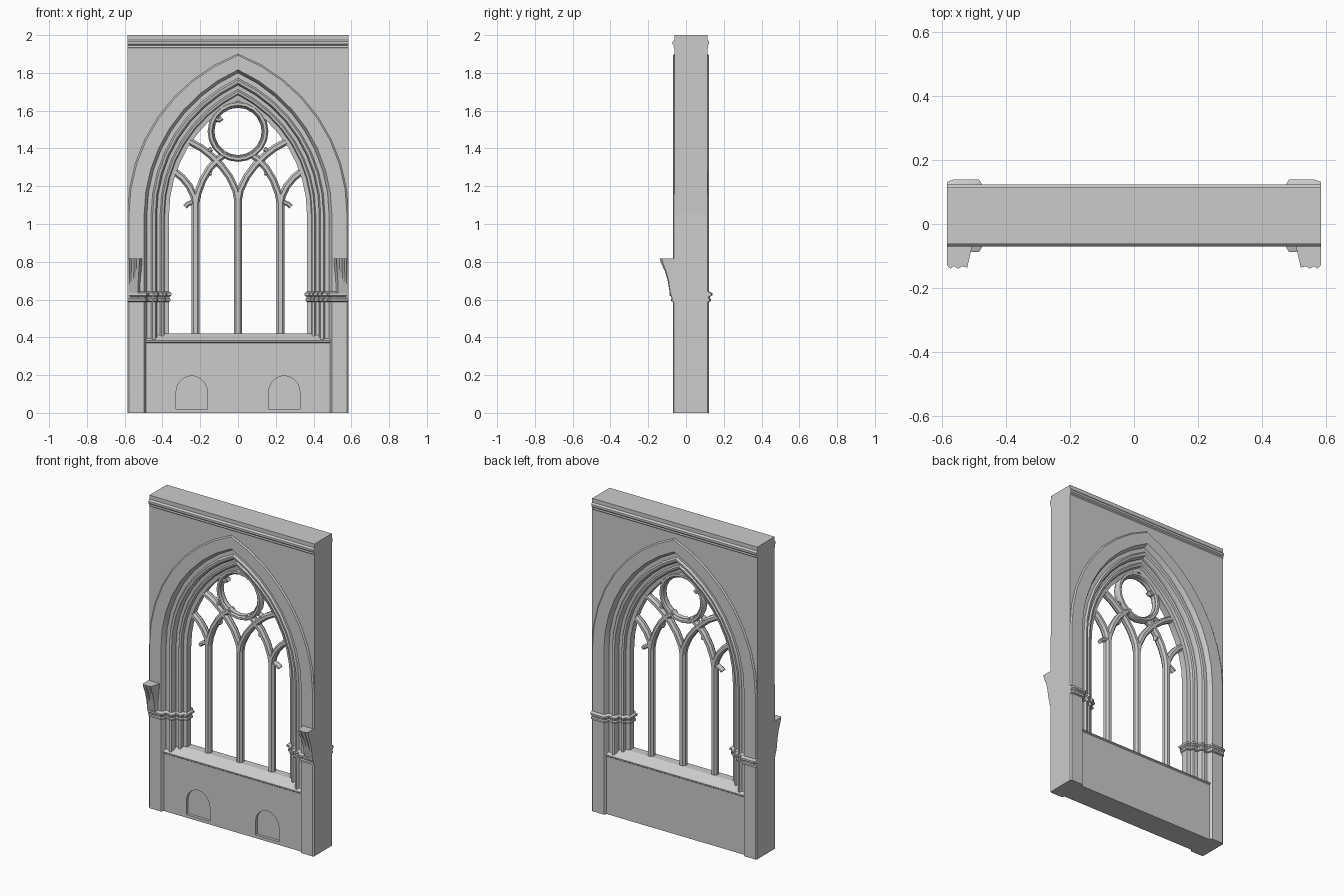
import bpy, bmesh, math
from mathutils import Vector

if "Cube" in bpy.data.objects:
    bpy.data.objects.remove(bpy.data.objects["Cube"])

MID = 0.026      # middle of the wall thickness in y
SPRING = 1.05    # height where the arches start


def loft(name, sections, ring=False, smooth=True):
    """Skin a list of closed cross-sections; ring=True joins last to first."""
    bm = bmesh.new()
    rows = [[bm.verts.new(p) for p in s] for s in sections]
    n = len(rows[0])
    for i in range(len(rows) if ring else len(rows) - 1):
        a, b = rows[i], rows[(i + 1) % len(rows)]
        for j in range(n):
            k = (j + 1) % n
            bm.faces.new((a[j], a[k], b[k], b[j]))
    if not ring:
        bm.faces.new(rows[0])
        bm.faces.new(rows[-1][::-1])
    bmesh.ops.recalc_face_normals(bm, faces=bm.faces)
    me = bpy.data.meshes.new(name)
    bm.to_mesh(me)
    bm.free()
    ob = bpy.data.objects.new(name, me)
    bpy.context.collection.objects.link(ob)
    if smooth:
        bpy.ops.object.select_all(action='DESELECT')
        bpy.context.view_layer.objects.active = ob
        ob.select_set(True)
        bpy.ops.object.shade_smooth_by_angle(angle=math.radians(28))
    return ob


def prism_y(name, outline, y0, y1):
    return loft(name, [[(x, y, z) for x, z in outline] for y in (y0, y1)], smooth=False)


def prism_x(name, outline, x0, x1):
    return loft(name, [[(x, y, z) for y, z in outline] for x in (x0, x1)], smooth=False)


def arch(w, apex, spring, n=8):
    """Pointed arch from left springing to right springing."""
    h = apex - spring
    c = max((h * h - w * w) / (2 * w), 0)
    top = math.atan2(h, c)
    half = [((w + c) * math.cos(top * i / n) - c, spring + (w + c) * math.sin(top * i / n))
            for i in range(n + 1)]
    half[-1] = (0, apex)
    return [(-x, z) for x, z in half] + half[-2::-1]


def apex_of(w):
    return 1.655 + (w - 0.365) * 1.24 if w < 0.49 else 1.81 + (w - 0.49) * 0.95


def bar(name, pts, w=0.019, d=0.024, ring=False):
    """Chamfered tracery bar swept along x,z points."""
    prof = [(-w, -d * .4), (-w * .45, -d), (w * .45, -d), (w, -d * .4),
            (w, d * .4), (w * .45, d), (-w * .45, d), (-w, d * .4)]
    P = [Vector(p) for p in pts]
    secs = []
    for i, p in enumerate(P):
        a = P[i - 1] if ring or i else p
        b = P[(i + 1) % len(P)] if ring or i < len(P) - 1 else p
        t = (b - a).normalized()
        secs.append([(p.x + t.y * u, MID + v, p.y - t.x * u) for u, v in prof])
    return loft(name, secs, ring)


# Moulded jamb and arch, one continuous sweep from floor to floor
front = [(.585, -.063), (.577, -.07), (.497, -.07), (.49, -.06), (.482, -.04), (.46, -.04),
         (.452, -.052), (.438, -.048), (.43, -.032), (.43, -.014), (.412, -.012),
         (.405, -.022), (.393, -.018), (.388, 0), (.365, .004)]
profile = front + [(w, 2 * MID - y) for w, y in reversed(front)]
rails = [[(-w, 0)] + arch(w, apex_of(w), SPRING) + [(w, 0)] for w, _ in profile]
loft("arch_frame", [[(r[i][0], y, r[i][1]) for r, (_, y) in zip(rails, profile)]
                    for i in range(len(rails[0]))])

# Wall above the arch
prism_y("upper_wall", arch(.585, apex_of(.585), SPRING) + [(.585, 2), (-.585, 2)], -.062, .114)

# Cornice moulding, both faces
prism_x("cornice", [(-.06, 1.925), (-.066, 1.935), (-.064, 1.945), (-.071, 1.952), (-.071, 1.965),
                    (-.062, 1.975), (.114, 1.975), (.123, 1.965), (.123, 1.952), (.116, 1.945),
                    (.118, 1.935), (.112, 1.925)], -.585, .585)

# Panel below the window with sloping sill
panel = prism_x("base_panel", [(-.054, 0), (-.054, .37), (-.06, .375), (-.06, .382), (.0, .42),
                               (.052, .42), (.112, .382), (.112, .375), (.106, .37), (.106, 0)],
                -.492, .492)

# Two pointed niches cut into the front of the panel
for s in (-1, 1):
    outline = [(s * .245 + x, z) for x, z in
               [(-.083, .02)] + arch(.083, .197, .11, 5) + [(.083, .02)]]
    cutter = prism_y("niche_cutter", outline, -.1, -.036)
    mod = panel.modifiers.new("niche", 'BOOLEAN')
    mod.object = cutter
    mod.solver = 'EXACT'
    bpy.ops.object.select_all(action='DESELECT')
    bpy.context.view_layer.objects.active = panel
    panel.select_set(True)
    bpy.ops.object.modifier_apply(modifier=mod.name)
    bpy.data.objects.remove(cutter)

for s in (-1, 1):
    # Capital band wrapping the jamb mouldings
    secs = []
    for z, d in [(.588, .001), (.592, .01), (.603, .01), (.608, .004), (.615, .005),
                 (.622, .017), (.634, .017), (.642, .001)]:
        secs.append([(s * (w if w > .58 else w - d * .7), y + (d if y > MID else -d), z)
                     for w, y in profile])
    loft("capital_band", secs)

    # Corbel with scalloped front, flaring upward
    plan = [(.585, 0), (.585, .86), (.574, 1), (.564, .9), (.55, 1), (.537, .9), (.522, .96),
            (.505, 0)]
    secs = []
    for z, dep, k in [(.6, .012, .9), (.64, .026, .9), (.7, .036, .9), (.75, .051, .95),
                      (.795, .072, 1), (.818, .079, 1)]:
        secs.append([(s * (.585 - (.585 - x) * k), -.061 - t * dep, z) for x, t in plan])
    loft("corbel", secs)

    # Side mullion and its branches
    bar("side_mullion", [(s * .225, .41), (s * .225, 1.16)], .021)
    bar("outer_branch", [(s * x, z) for x, z in [(.225, 1.1), (.234, 1.15), (.258, 1.2),
                                                 (.295, 1.245), (.345, 1.285)]])
    bar("inner_branch", [(s * x, z) for x, z in [(.225, 1.1), (.214, 1.16), (.188, 1.23),
                                                 (.15, 1.295), (.105, 1.345), (.06, 1.375)]])
    bar("centre_branch", [(s * x, z) for x, z in [(0, 1.12), (.012, 1.18), (.045, 1.25),
                                                  (.09, 1.31), (.14, 1.36), (.19, 1.4),
                                                  (.262, 1.44)]])
    # Broken cusps left on the bars
    bar("mullion_cusp", [(s * .23, 1.125), (s * .25, 1.112), (s * .268, 1.104),
                         (s * .281, 1.092)], .013, .018)
    bar("upper_cusp", [(s * .155, 1.365), (s * .152, 1.39), (s * .138, 1.398)], .014, .018)
    bar("lower_cusp", [(s * .165, 1.285), (s * .15, 1.27), (s * .138, 1.268)], .013, .018)

# Central mullion
bar("centre_mullion", [(0, .41), (0, 1.17)], .021)

# Round light at the head of the window: heavy ring plus a thin inner lip
def circle(r):
    return [(r * math.cos(i * math.tau / 20), 1.49 + r * math.sin(i * math.tau / 20))
            for i in range(20)]


bar("round_light", circle(.146), .015, .026, True)
bar("round_light_lip", circle(.133), .008, .014, True)
bar("round_light_cusp", [(-.118, 1.555), (-.1, 1.55), (-.085, 1.562)], .013, .018)
